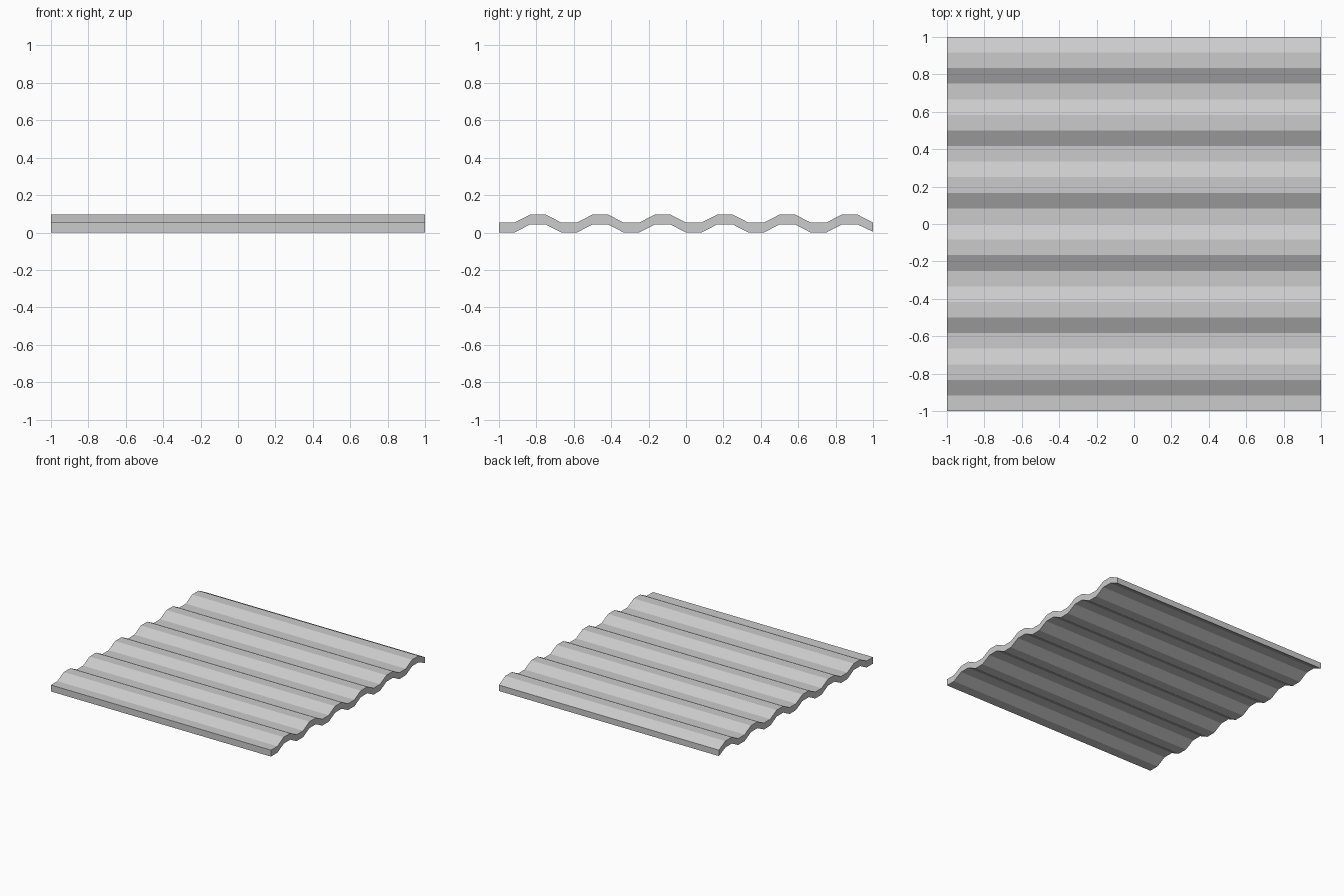
import bpy
import bmesh

if "Cube" in bpy.data.objects:
    bpy.data.objects.remove(bpy.data.objects["Cube"])

STEP = 1 / 12          # width of each flat or sloped strip
THICK = 0.053
RISE = 0.043
PATTERN = (0, 0, 1, 1)  # low, low, high, high: one trapezoid wave

# Cross-section: six waves along y, upper line then lower line back
heights = [RISE * PATTERN[i % 4] for i in range(25)]
lower = [(-1 + i * STEP, z) for i, z in enumerate(heights)]
upper = [(y, z + THICK) for y, z in lower]
lower[-1] = (1, 0.004)

# Corrugated sheet: strip quads between the lines, extruded along x
bm = bmesh.new()
low = [bm.verts.new((-1, y, z)) for y, z in lower]
top = [bm.verts.new((-1, y, z)) for y, z in upper]
for i in range(24):
    bm.faces.new((low[i], top[i], top[i + 1], low[i + 1]))
result = bmesh.ops.extrude_face_region(bm, geom=bm.faces[:], use_keep_orig=True)
moved = [g for g in result["geom"] if isinstance(g, bmesh.types.BMVert)]
bmesh.ops.translate(bm, verts=moved, vec=(2, 0, 0))
bmesh.ops.recalc_face_normals(bm, faces=bm.faces[:])

mesh = bpy.data.meshes.new("corrugated_sheet")
bm.to_mesh(mesh)
bm.free()
sheet = bpy.data.objects.new("corrugated_sheet", mesh)
bpy.context.collection.objects.link(sheet)
